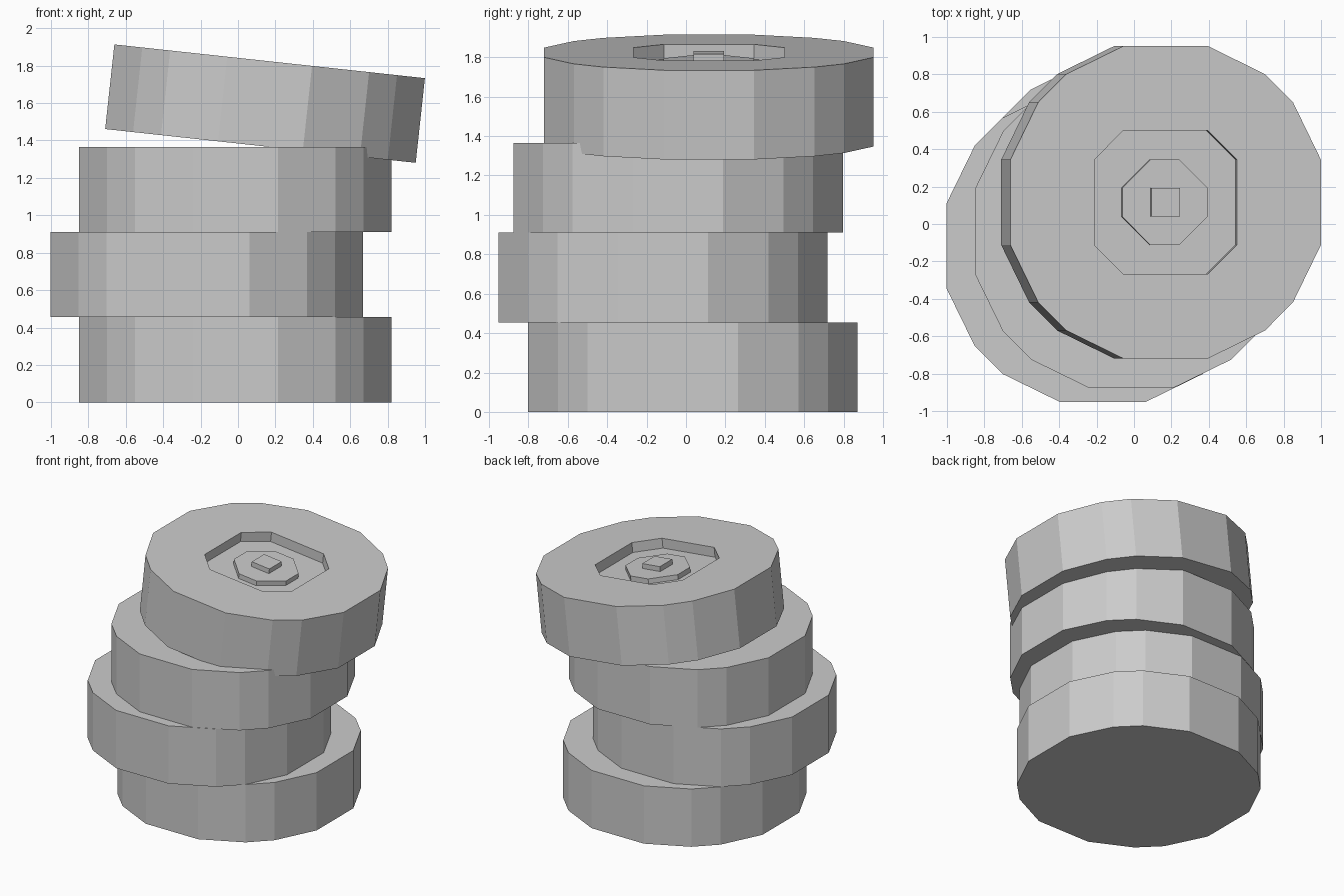
import bpy, bmesh
from math import radians
from mathutils import Matrix

if "Cube" in bpy.data.objects:
    bpy.data.objects.remove(bpy.data.objects["Cube"])

THICK = 0.455
DISC = [(0.835, 0.228), (0.685, 0.535), (0.535, 0.685), (0.228, 0.835)]
RECESS = [(0.383, 0.228), (0.228, 0.383)]
RAISED = [(0.229, 0.077), (0.077, 0.229)]
STUD = [(0.077, 0.077)]


def outline(quarter):
    """Repeat a quarter profile four times around the centre."""
    pts = []
    for _ in range(4):
        pts += quarter
        quarter = [(-y, x) for x, y in quarter]
    # start each quarter in the corner between +x and +y
    return pts


def prism(name, quarter, z0, z1, matrix):
    bm = bmesh.new()
    base = bm.faces.new([bm.verts.new((x, y, z0)) for x, y in outline(quarter)])
    ext = bmesh.ops.extrude_face_region(bm, geom=[base], use_keep_orig=True)
    top = [v for v in ext["geom"] if isinstance(v, bmesh.types.BMVert)]
    bmesh.ops.translate(bm, vec=(0, 0, z1 - z0), verts=top)
    bmesh.ops.recalc_face_normals(bm, faces=bm.faces)
    mesh = bpy.data.meshes.new(name)
    bm.to_mesh(mesh)
    bm.free()
    obj = bpy.data.objects.new(name, mesh)
    bpy.context.collection.objects.link(obj)
    obj.matrix_world = matrix
    return obj


# three level discs, each shifted sideways
for name, x, y, z in [("bottom_disc", -0.015, 0.035, 0.0),
                      ("second_disc", -0.167, -0.117, THICK),
                      ("third_disc", -0.015, -0.04, 2 * THICK)]:
    prism(name, DISC, 0, THICK, Matrix.Translation((x, y, z)))

# tilted top disc with an octagonal recess
tilt = Matrix.Translation((0.12, 0.116, 1.371)) @ Matrix.Rotation(radians(6.2), 4, 'Y')
floor = THICK - 0.076
top_disc = prism("top_disc", DISC, 0, THICK, tilt)
cutter = prism("recess_cutter", RECESS, floor, THICK + 0.1, tilt)
cutter.hide_render = True
cut = top_disc.modifiers.new("recess", 'BOOLEAN')
cut.operation = 'DIFFERENCE'
cut.solver = 'EXACT'
cut.object = cutter
bpy.context.view_layer.objects.active = top_disc
bpy.ops.object.modifier_apply(modifier=cut.name)
bpy.data.objects.remove(cutter)

# stepped centre inside the recess
prism("raised_octagon", RAISED, floor, floor + 0.038, tilt)
prism("centre_stud", STUD, floor + 0.038, THICK, tilt)
